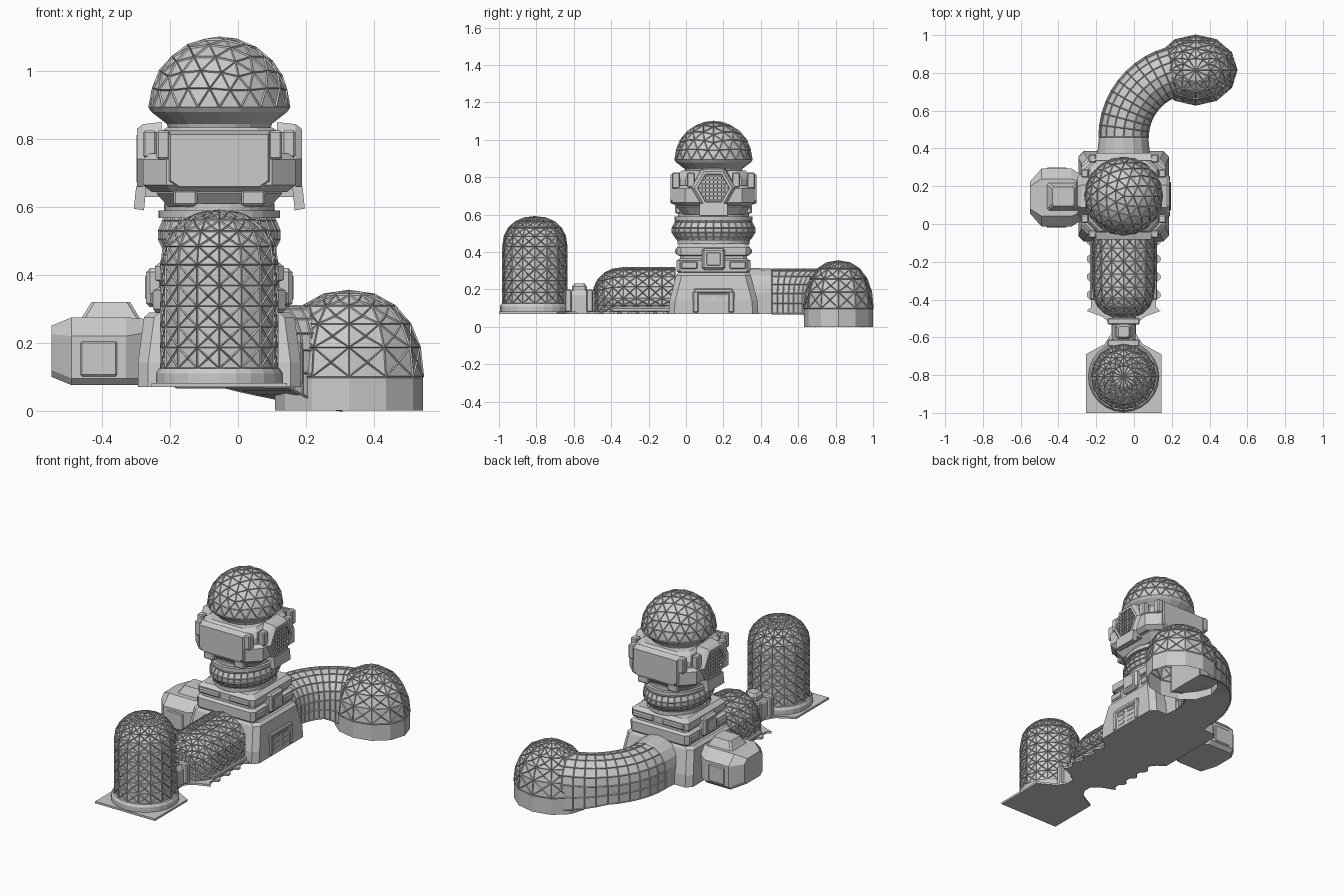
import bpy, bmesh
from math import sin, cos, pi, radians
from mathutils import Matrix

if "Cube" in bpy.data.objects:
    bpy.data.objects.remove(bpy.data.objects["Cube"])

CX, CY = -0.055, 0.147   # tower axis


def finish(name, bm, wire=0.0, bevel=0.0):
    bmesh.ops.remove_doubles(bm, verts=bm.verts, dist=1e-5)
    bmesh.ops.recalc_face_normals(bm, faces=bm.faces)
    me = bpy.data.meshes.new(name)
    bm.to_mesh(me)
    bm.free()
    ob = bpy.data.objects.new(name, me)
    bpy.context.collection.objects.link(ob)
    if wire:
        m = ob.modifiers.new("struts", 'WIREFRAME')
        m.thickness = wire
        m.offset = 0
        m.use_even_offset = False
        m.use_boundary = True
    if bevel:
        m = ob.modifiers.new("bevel", 'BEVEL')
        m.width = bevel
        m.segments = 1
    return ob


def loft(name, rings, closed=True, start=True, end=True, poke=False, wire=0.0):
    bm = bmesh.new()
    vs = [[bm.verts.new(p) for p in r] for r in rings]
    n = len(rings[0])
    for a, b in zip(vs, vs[1:]):
        for i in range(n if closed else n - 1):
            j = (i + 1) % n
            bm.faces.new((a[i], a[j], b[j], b[i]))
    if start:
        bm.faces.new(vs[0])
    if end:
        bm.faces.new(vs[-1])
    bmesh.ops.remove_doubles(bm, verts=bm.verts, dist=1e-5)
    bmesh.ops.recalc_face_normals(bm, faces=bm.faces)
    if poke:
        bmesh.ops.poke(bm, faces=[f for f in bm.faces if len(f.verts) == 4])
    return finish(name, bm, wire)


def circle(cx, cy, rx, ry, z, n):
    return [(cx + rx * cos(2 * pi * i / n), cy + ry * sin(2 * pi * i / n), z) for i in range(n)]


def stack(name, levels, cx=CX, cy=CY):
    """Chamfered rectangles (z, half x, half y, chamfer) lofted upward."""
    rings = []
    for z, x, y, c in levels:
        q = [(x, y - c), (x - c, y), (c - x, y), (-x, y - c), (-x, c - y), (c - x, -y), (x - c, -y), (x, c - y)]
        rings.append([(cx + a, cy + b, z) for a, b in q])
    return loft(name, rings)


def box(name, cx, cy, z0, z1, hx, hy, bevel=0.006):
    bm = bmesh.new()
    bmesh.ops.create_cube(bm, size=1, matrix=Matrix.Translation((cx, cy, (z0 + z1) / 2))
                          @ Matrix.Diagonal((2 * hx, 2 * hy, z1 - z0, 1)))
    return finish(name, bm, bevel=bevel)


def domed(name, cx, cy, rx, ry, z0, z1, z2, n, rows, caps, power):
    """Glazed silo: straight wall z0-z1, rounded cap to z2, with cross-braced struts."""
    rings = [circle(cx, cy, rx, ry, z0 + (z1 - z0) * i / max(rows, 1), n) for i in range(rows)]
    for i in range(caps + 1):
        a = pi / 2 * i / caps
        s = max(cos(a), 0) ** (2 / power) if i < caps else 0
        rings.append(circle(cx, cy, rx * s, ry * s, z1 + (z2 - z1) * sin(a) ** (2 / power), n))
    loft(name, rings, start=False, end=False, poke=True)
    loft(name + "_struts", rings, start=False, end=False, poke=True, wire=0.009)


def arch(c, side, r, zb, zw, n, s=1.0, height=None):
    h = r if height is None else height
    pts = [(-r * s, zb), (-r * s, (zb + zw) / 2)]
    pts += [(-r * s * cos(pi * i / n), zw + h * s * sin(pi * i / n)) for i in range(n + 1)]
    pts += [(r * s, (zb + zw) / 2), (r * s, zb)]
    return [(c[0] + u * side[0], c[1] + u * side[1], z) for u, z in pts]


# ground plate with toothed edges and a narrow waist
half = [(0.2, -0.07)]
for k in range(4):
    y = -0.10 - k * 0.095
    half += [(0.195, y), (0.172, y - 0.02), (0.172, y - 0.055), (0.195, y - 0.075)]
half += [(0.115, -0.49), (0.065, -0.53), (0.065, -0.58), (0.1, -0.635), (0.2, -0.69), (0.2, -1.0)]
outline = [(CX + x, y) for x, y in half] + [(CX - x, y) for x, y in reversed(half)]
loft("ground_plate", [[(x, y, z) for x, y in outline] for z in (0.07, 0.082)])

# front silo
SY = -0.808
loft("silo_base_ring", [circle(CX, SY, r, r, z, 24) for r, z in
                        ((0.187, 0.075), (0.187, 0.11), (0.178, 0.125), (0.165, 0.125))])
domed("silo", CX, SY, 0.17, 0.17, 0.125, 0.43, 0.588, 16, 5, 5, 2.2)

# connector between silo and tunnel
stack("connector", [(0.08, 0.062, 0.11, 0), (0.17, 0.062, 0.11, 0), (0.195, 0.045, 0.1, 0)], CX, -0.57)
stack("connector_hatch", [(0.19, 0.04, 0.04, 0.01), (0.215, 0.04, 0.04, 0.01), (0.232, 0.028, 0.028, 0.008)], CX, -0.57)
for y in (-0.63, -0.515):
    box("connector_frame", CX, y, 0.08, 0.2, 0.085, 0.018)

# front glazed tunnel with rounded end
secs = [arch((CX, -0.06 - 0.275 * i / 4), (1, 0), 0.163, 0.08, 0.152, 8) for i in range(5)]
for i in range(1, 6):
    a = pi / 2 * i / 5
    s = cos(a) ** 0.9 if i < 5 else 0
    secs.append(arch((CX, -0.335 - 0.163 * sin(a) ** 0.9), (1, 0), 0.163, 0.08, 0.152, 8, s))
loft("front_tunnel", secs, closed=False, start=False, end=False, poke=True)
loft("front_tunnel_struts", secs, closed=False, start=False, end=False, poke=True, wire=0.009)
for s in (-1, 1):
    box("tunnel_kerb", CX + s * 0.165, -0.24, 0.08, 0.105, 0.012, 0.16)

# curved rear tunnel, its floor dropping toward the rear dome
tube = [arch((CX, 0.34), (1, 0), 0.142, 0.07, 0.18, 8, height=0.135),
        arch((CX, 0.45), (1, 0), 0.132, 0.07, 0.18, 8)]
for i in range(13):
    a = pi / 2 * i / 12
    drop = max(0, i / 12 - 0.5) * 2
    tube.append(arch((0.305 - 0.36 * cos(a), 0.46 + 0.36 * sin(a)), (cos(a), -sin(a)),
                     0.13, 0.07 * (1 - drop), 0.178, 8))
loft("rear_tunnel", tube)
loft("rear_tunnel_struts", tube[2:], closed=False, start=False, end=False, wire=0.008)

# rear dome, open underneath
loft("rear_dome_wall", [circle(0.327, 0.815, 0.218, 0.185, z, 12) for z in (0, 0.1)], start=False, end=False)
domed("rear_dome", 0.327, 0.815, 0.217, 0.184, 0.1, 0.1, 0.352, 12, 0, 5, 2.2)

# tower base and upper block
stack("tower_base", [(0.07, 0.24, 0.24, 0.03), (0.14, 0.24, 0.235, 0.03), (0.275, 0.222, 0.2, 0.03), (0.29, 0.205, 0.19, 0.03)])
stack("tower_block", [(0.285, 0.185, 0.185, 0.02), (0.30, 0.195, 0.198, 0.02), (0.355, 0.195, 0.198, 0.02),
                      (0.365, 0.175, 0.18, 0.02), (0.38, 0.175, 0.18, 0.02), (0.385, 0.19, 0.195, 0.02),
                      (0.425, 0.19, 0.195, 0.02), (0.445, 0.165, 0.175, 0.02)])
for s in (-1, 1):
    box("tower_side_unit", CX + s * 0.19, CY, 0.305, 0.42, 0.026, 0.062, 0.012)
    box("tower_side_window", CX + s * 0.205, CY, 0.325, 0.4, 0.014, 0.04)
    for t in (-1, 1):
        box("tower_side_panel", CX + s * 0.19, CY + t * 0.13, 0.31, 0.35, 0.014, 0.045)
        box("tower_end_panel", CX + s * 0.1, CY + t * 0.193, 0.39, 0.42, 0.07, 0.012)
# side door
box("door_leaf", CX + 0.225, CY, 0.075, 0.18, 0.012, 0.08)
box("door_lintel", CX + 0.225, CY, 0.18, 0.205, 0.018, 0.105)
for t in (-1, 1):
    box("door_post", CX + 0.227, CY + t * 0.095, 0.075, 0.19, 0.018, 0.016)
    for k in range(3):
        box("door_bar", CX + 0.236, CY + t * 0.04, 0.09 + k * 0.03, 0.107 + k * 0.03, 0.006, 0.025, 0)

# left pod: chamfered octagon sections along x
rings = []
for x, hy, z0, z1, c in ((-0.55, 0.085, 0.10, 0.25, 0.025), (-0.49, 0.153, 0.075, 0.275, 0.055),
                         (-0.33, 0.153, 0.075, 0.275, 0.055), (-0.27, 0.115, 0.075, 0.27, 0.04), (-0.2, 0.115, 0.075, 0.27, 0.04)):
    q = [(hy, z0 + 0.02), (hy, z1 - c), (hy - c, z1), (c - hy, z1), (-hy, z1 - c), (-hy, z0 + 0.02), (0.02 - hy, z0), (hy - 0.02, z0)]
    rings.append([(x, 0.14 + y, z) for y, z in q])
loft("pod", rings)
stack("pod_hatch", [(0.27, 0.088, 0.075, 0.01), (0.285, 0.078, 0.068, 0.01), (0.32, 0.057, 0.05, 0.01)], -0.375, 0.145)
for s in (-1, 1):
    box("pod_side_panel", -0.41, 0.14 + s * 0.15, 0.1, 0.205, 0.055, 0.008)

# neck with ribbed bulge and collars
neck = [circle(CX, CY, 0.177 * k, 0.22 * k, z, 32) for k, z in
        ((0.84, 0.455), (0.93, 0.48), (1, 0.505), (1, 0.53), (0.93, 0.56), (0.88, 0.575))]
loft("neck_bulge", neck)
loft("neck_ribs", neck, start=False, end=False, wire=0.008)
for z0, z1, k in ((0.44, 0.465, 0.9), (0.568, 0.59, 0.97), (0.59, 0.61, 0.88)):
    loft("neck_collar", [circle(CX, CY, 0.185 * k, 0.215 * k, z, 32) for z in (z0, z1)])

# head
stack("head", [(0.60, 0.15, 0.165, 0.04), (0.64, 0.185, 0.2, 0.05), (0.79, 0.185, 0.2, 0.05),
               (0.82, 0.175, 0.185, 0.05), (0.835, 0.155, 0.17, 0.05)])
stack("head_band", [(0.645, 0.2, 0.2, 0.06), (0.665, 0.225, 0.222, 0.07), (0.74, 0.225, 0.222, 0.07), (0.757, 0.205, 0.205, 0.06)])
for t in (-1, 1):
    loft("face_panel", [[(CX + x * k, CY + t * y, 0.737 + z * k) for x, z in
                         ((-0.16, -0.065), (-0.13, -0.085), (0.13, -0.085), (0.16, -0.065),
                          (0.16, 0.085), (-0.16, 0.085))] for k, y in ((1.05, 0.19), (0.9, 0.229))])
    for s in (-1, 1):
        box("corner_clip", CX + s * 0.165, CY + t * 0.2, 0.74, 0.825, 0.02, 0.022)
        box("lower_tab", CX + s * 0.1, CY + t * 0.19, 0.605, 0.65, 0.035, 0.015)

# hexagonal grille ears
for s in (-1, 1):
    hexes = [[(CX + s * x, CY + r * cos(pi / 3 * i), 0.742 + r * sin(pi / 3 * i)) for i in range(6)]
             for x, r in ((0.17, 0.125), (0.225, 0.118), (0.243, 0.102), (0.243, 0.086), (0.23, 0.084))]
    loft("ear", hexes)
    for k in range(-3, 4):
        p = k * 0.021
        box("grille_upright", CX + s * 0.236, CY + p, 0.742 - 0.138 + max(0.068, abs(p) * 1.7),
            0.742 + 0.138 - max(0.068, abs(p) * 1.7), 0.008, 0.003, 0)
        box("grille_rail", CX + s * 0.236, CY, 0.739 + p, 0.745 + p, 0.008, 0.08 - abs(p) * 0.577, 0)
    loft("ear_fin", [[(CX + s * x, CY + y, z) for x, z in ((0.215, 0.66), (0.245, 0.66), (0.252, 0.595), (0.222, 0.59))]
                     for y in (-0.075, 0.075)])
    loft("ear_strut", [[(CX + s * x, CY + y, z) for x, z in ((0.17, 0.63), (0.17, 0.66), (0.24, 0.66), (0.235, 0.63))]
                       for y in (-0.07, 0.07)])
    for t in (-1, 1):
        box("ear_bracket", CX + s * 0.205, CY + t * 0.12, 0.745, 0.825, 0.02, 0.022)

# geodesic top dome and its faceted skirt
for name, wire in (("top_dome", 0), ("top_dome_struts", 0.009)):
    bm = bmesh.new()
    bmesh.ops.create_icosphere(bm, subdivisions=3, radius=0.205, matrix=Matrix.Translation((CX, CY, 0.893)))
    bmesh.ops.bisect_plane(bm, geom=bm.verts[:] + bm.edges[:] + bm.faces[:], plane_co=(0, 0, 0.8931),
                           plane_no=(0, 0, 1), clear_inner=True)
    finish(name, bm, wire)
loft("top_dome_skirt", [circle(CX, CY, r, r, z, 20) for r, z in
                        ((0.15, 0.83), (0.155, 0.845), (0.2, 0.88), (0.207, 0.89), (0.2, 0.9))])
